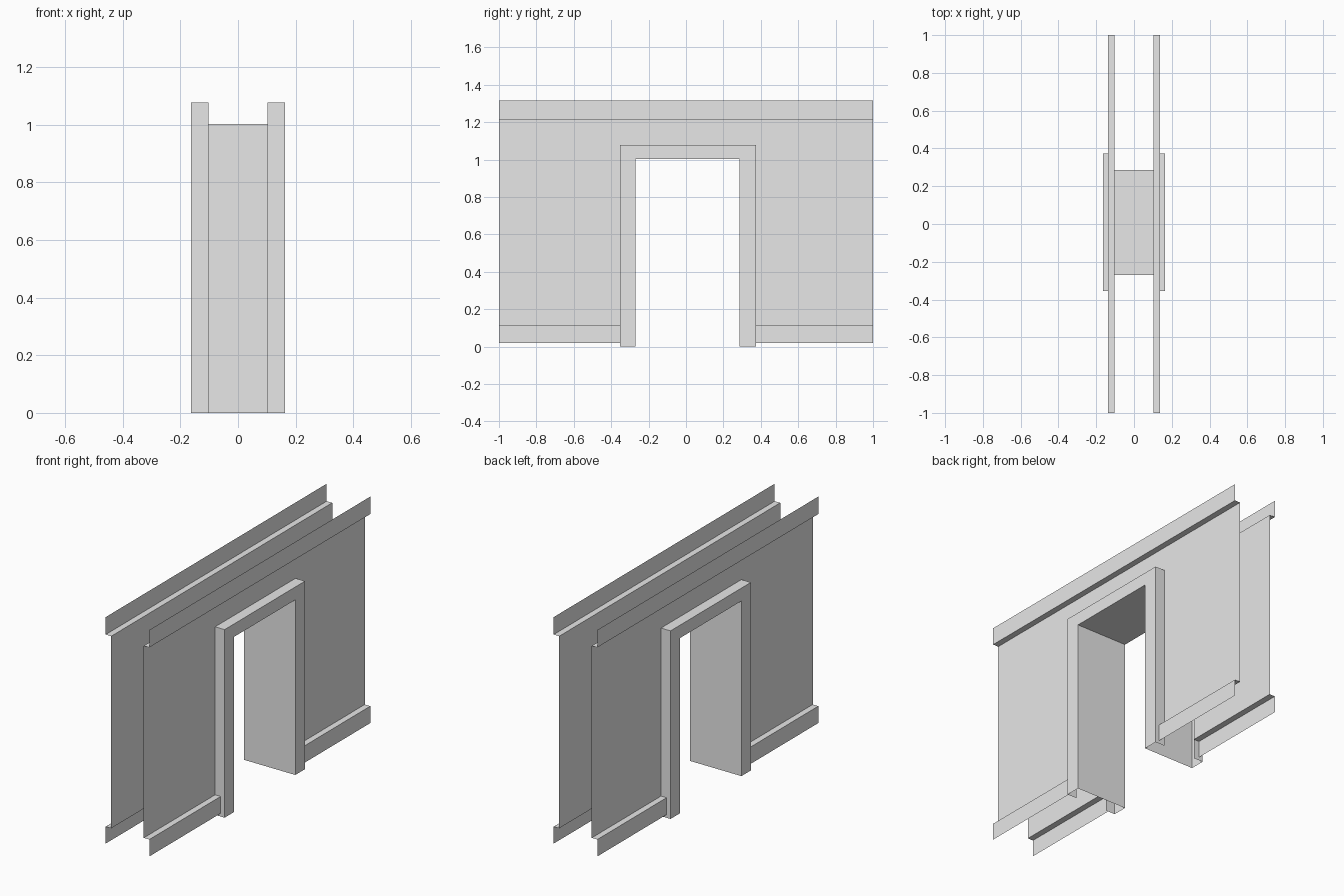
import bpy
import bmesh

cube = bpy.data.objects.get("Cube")
if cube:
    bpy.data.objects.remove(cube, do_unlink=True)

# Single plain grey for the whole model
grey = bpy.data.materials.new("plain grey")
grey.diffuse_color = (0.8, 0.8, 0.8, 1)
grey.use_nodes = True
grey.node_tree.nodes["Principled BSDF"].inputs["Base Color"].default_value = (0.8, 0.8, 0.8, 1)

# Main measurements
WALL_X, TRIM_X, CASING_X = 0.103, 0.138, 0.163
DOOR_OUT = (-0.354, 0.373, 1.077)   # casing outer edge: y from, y to, top
DOOR_IN = (-0.269, 0.286, 1.003)    # clear opening
TOP, RAIL_Z, SKIRT_Z, BASE = 1.315, 1.215, 0.115, 0.018


def loft(bm, rings, flip=False):
    """Skin a row of equally long point lists with quads."""
    rows = [[bm.verts.new(p) for p in ring] for ring in rings]
    for a, b in zip(rows, rows[1:]):
        for j in range(len(a) - 1):
            quad = [a[j], a[j + 1], b[j + 1], b[j]]
            bm.faces.new(quad[::-1] if flip else quad)


def finish(name, bm):
    bmesh.ops.remove_doubles(bm, verts=bm.verts, dist=0.0001)
    mesh = bpy.data.meshes.new(name)
    bm.to_mesh(mesh)
    bm.free()
    mesh.materials.append(grey)
    bpy.context.collection.objects.link(bpy.data.objects.new(name, mesh))


# Wall sheets with a stepped top rail and skirting, open at the doorway
y0, y1, door_top = DOOR_OUT
upper = [(TRIM_X, TOP), (TRIM_X, RAIL_Z), (WALL_X, RAIL_Z), (WALL_X, door_top)]
lower = [(WALL_X, SKIRT_Z), (TRIM_X, SKIRT_Z), (TRIM_X, BASE)]
for side, name in ((1, "left_wall"), (-1, "right_wall")):
    bm = bmesh.new()
    for start, end, profile in ((-1, y0, upper + lower),
                                (y0, y1, upper),
                                (y1, 1, upper + lower)):
        loft(bm, [[(side * x, y, z) for x, z in profile] for y in (start, end)],
             flip=side < 0)
    finish(name, bm)


# Door casing on both walls, joined by the lining of the opening
def arch(x, edge):
    a, b, top = edge
    return [(x, a, 0), (x, a, top), (x, b, top), (x, b, 0)]


bm = bmesh.new()
loft(bm, [arch(WALL_X, DOOR_OUT), arch(CASING_X, DOOR_OUT), arch(CASING_X, DOOR_IN),
          arch(-CASING_X, DOOR_IN), arch(-CASING_X, DOOR_OUT), arch(-WALL_X, DOOR_OUT)],
     flip=True)
finish("door_frame", bm)
